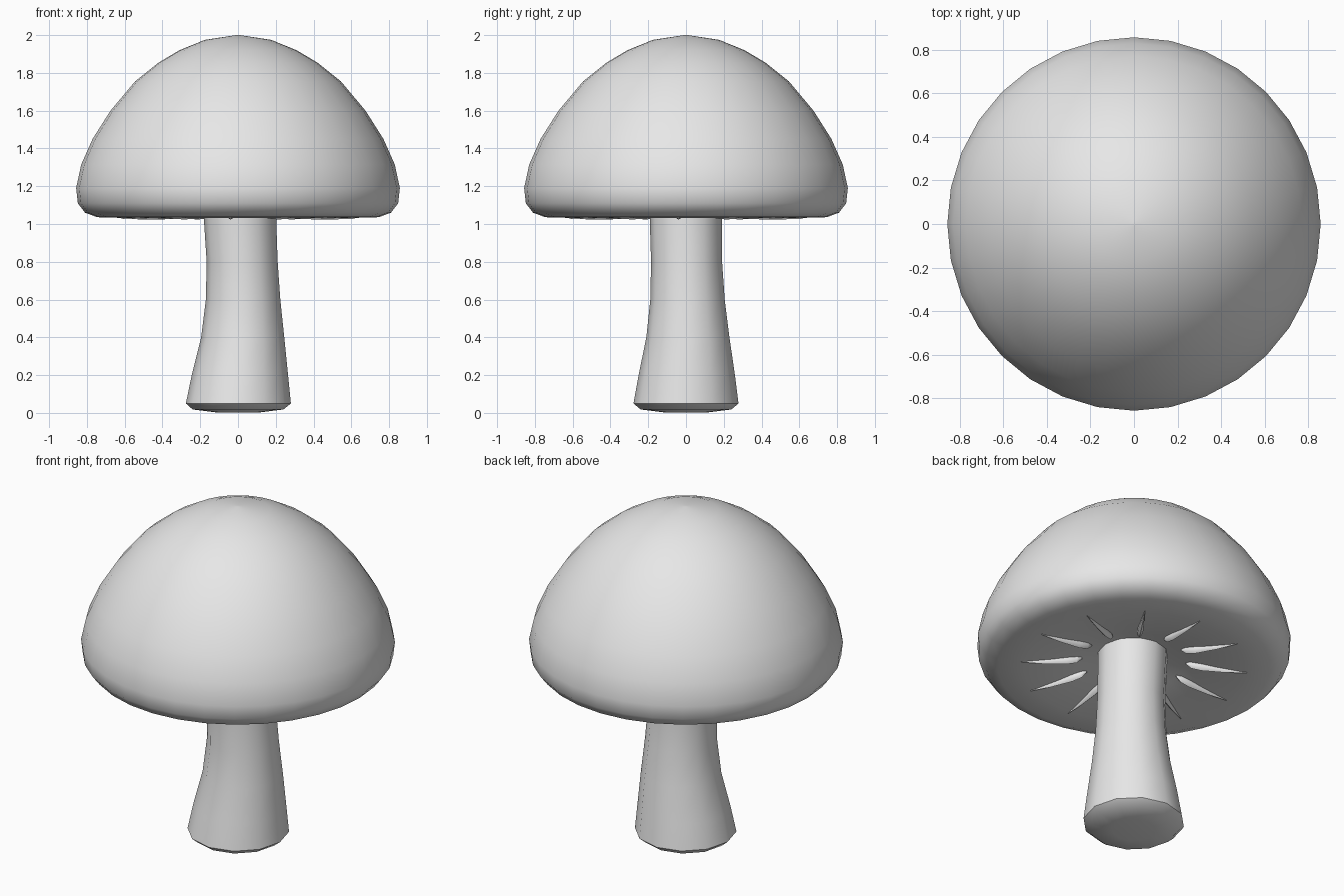
import bpy
import math

cube = bpy.data.objects.get("Cube")
if cube:
    bpy.data.objects.remove(cube, do_unlink=True)

grey = bpy.data.materials.new("plain_grey")
grey.use_nodes = True
grey.diffuse_color = (0.8, 0.8, 0.8, 1)
grey.node_tree.nodes["Principled BSDF"].inputs["Base Color"].default_value = (0.8, 0.8, 0.8, 1)


def loft(name, rings, angle):
    """Skin a list of equal-sized rings, closing both ends with fans."""
    n = len(rings[0])
    verts = [p for ring in rings for p in ring]
    faces = []
    for i in range(len(rings) - 1):
        for j in range(n):
            k = (j + 1) % n
            faces.append((i * n + j, i * n + k, (i + 1) * n + k, (i + 1) * n + j))
    for ring, start in ((rings[0], 0), (rings[-1], (len(rings) - 1) * n)):
        centre = len(verts)
        verts.append(tuple(sum(p[a] for p in ring) / n for a in range(3)))
        for j in range(n):
            a, b = start + j, start + (j + 1) % n
            faces.append((centre, b, a) if start == 0 else (centre, a, b))
    mesh = bpy.data.meshes.new(name)
    mesh.from_pydata(verts, [], faces)
    mesh.materials.append(grey)
    obj = bpy.data.objects.new(name, mesh)
    bpy.context.collection.objects.link(obj)
    bpy.ops.object.select_all(action='DESELECT')
    obj.select_set(True)
    bpy.context.view_layer.objects.active = obj
    bpy.ops.object.shade_smooth_by_angle(angle=math.radians(angle))
    return obj


def circle(r, z, sides, cx=0.0, cy=0.0):
    steps = [2 * math.pi * j / sides for j in range(sides)]
    return [(cx + r * math.cos(a), cy + r * math.sin(a), z) for a in steps]


# Cap: domed top, rounded rim and hollowed underside (radius, height)
cap_profile = [(0.12, 1.11), (0.19, 1.105), (0.3, 1.075), (0.45, 1.05), (0.6, 1.032),
               (0.745, 1.036), (0.81, 1.06), (0.848, 1.11), (0.857, 1.19),
               (0.83, 1.315), (0.77, 1.45), (0.675, 1.6), (0.545, 1.755),
               (0.42, 1.855), (0.31, 1.92), (0.175, 1.975), (0.01, 2.0)]
loft("cap", [circle(r, z, 32) for r, z in cap_profile], 60)

# Stem: flared foot and a slight bend (radius, height, x shift, y shift)
stem_profile = [(0.12, 0.003, 0, 0), (0.24, 0.018, 0, 0), (0.278, 0.05, 0.002, 0),
                (0.255, 0.2, 0.01, 0.004), (0.22, 0.4, 0.025, 0.01),
                (0.197, 0.6, 0.027, 0.008), (0.188, 0.8, 0.022, 0.003),
                (0.191, 1.0, 0.012, 0), (0.193, 1.13, 0.008, 0)]
loft("stem", [circle(r, z, 12, cx, cy) for r, z, cx, cy in stem_profile], 50)

# Gills: slim spindles set into the underside (distance, half width, height, half depth)
gill_profile = [(0.285, 0.004, 1.07, 0.006), (0.315, 0.014, 1.062, 0.022),
                (0.37, 0.017, 1.055, 0.026), (0.5, 0.009, 1.04, 0.016),
                (0.62, 0.001, 1.03, 0.002)]
for i in range(12):
    gill_rings = []
    for dist, half_width, z, depth in gill_profile:
        gill_rings.append([(dist, half_width * math.cos(a), z + depth * math.sin(a))
                           for a in (math.radians(60 * j + 30) for j in range(6))])
    gill = loft(f"gill_{i + 1}", gill_rings, 60)
    gill.rotation_euler.z = math.radians(30 * i - 4.5)
